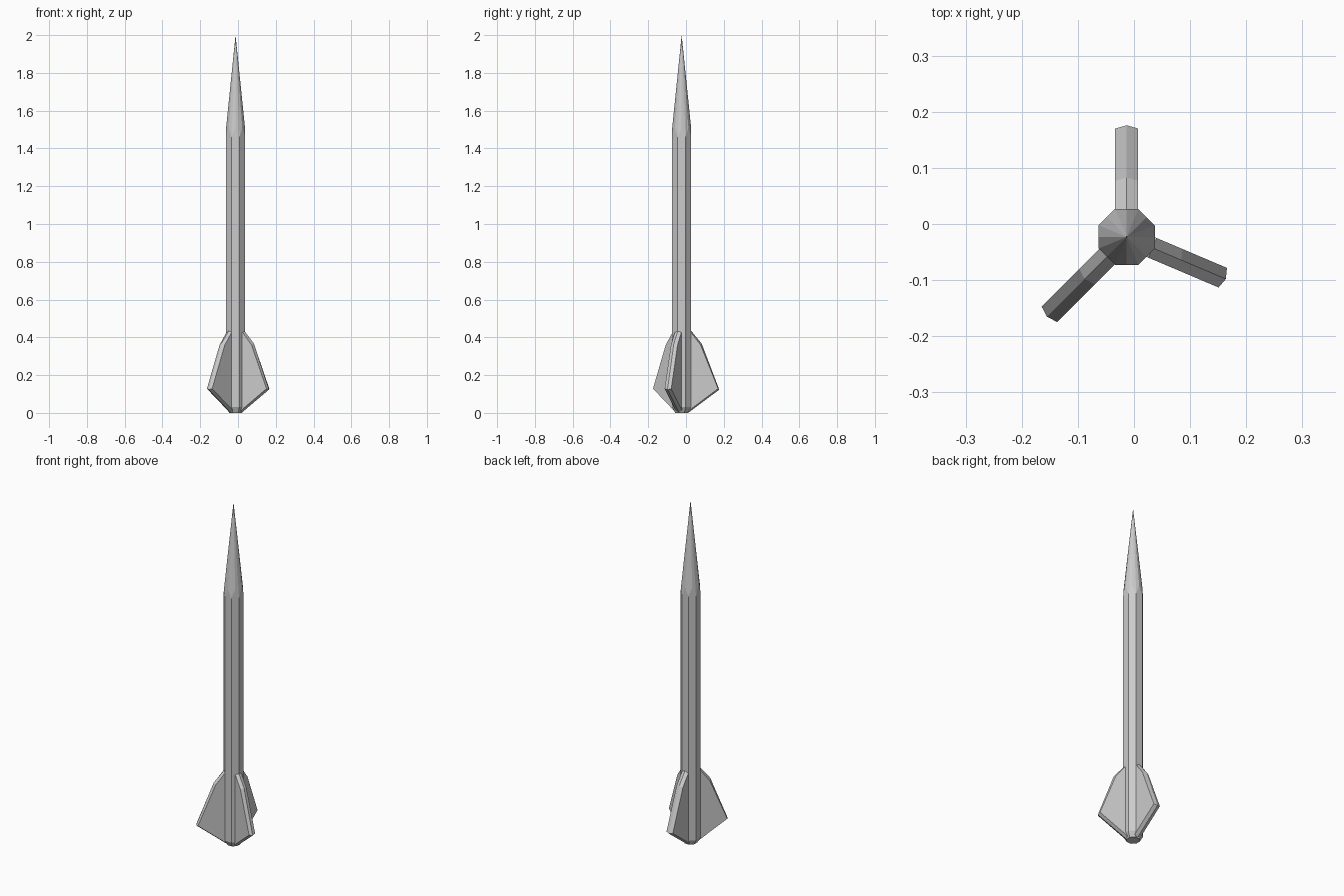
import bpy, bmesh
from math import cos, sin, pi, radians

if "Cube" in bpy.data.objects:
    bpy.data.objects.remove(bpy.data.objects["Cube"])

CX, CY = -0.013, -0.023      # body axis
APO = 0.05                   # octagon apothem
RAD = APO / cos(pi / 8)


def finish(name, bm):
    bmesh.ops.recalc_face_normals(bm, faces=bm.faces)
    me = bpy.data.meshes.new(name)
    bm.to_mesh(me)
    bm.free()
    ob = bpy.data.objects.new(name, me)
    bpy.context.collection.objects.link(ob)
    return ob


def ring(bm, scale, z_corner, z_mid):
    """16 points: octagon corners alternating with the middles of its sides."""
    vs = []
    for i in range(16):
        r, z = (RAD, z_corner) if i % 2 else (APO, z_mid)
        a = i * pi / 8
        vs.append(bm.verts.new((CX + r * scale * cos(a), CY + r * scale * sin(a), z)))
    return vs


def bridge(bm, a, b):
    n = len(a)
    for i in range(n):
        j = (i + 1) % n
        bm.faces.new((a[i], a[j], b[j], b[i]))


# Octagonal shaft with tapered foot and zigzag top edge
bm = bmesh.new()
rings = [ring(bm, 0.68, 0, 0), ring(bm, 1, 0.03, 0.03), ring(bm, 1, 1.46, 1.51)]
for a, b in zip(rings, rings[1:]):
    bridge(bm, a, b)
bm.faces.new(rings[0])
rim = rings[-1]
top = bm.verts.new((CX, CY, 1.46))
for i in range(16):
    bm.faces.new((rim[i], rim[(i + 1) % 16], top))
finish("shaft", bm)

# Faceted pointed nose
bm = bmesh.new()
base = ring(bm, 1, 1.46, 1.51)
tip = bm.verts.new((CX, CY, 2.0))
for i in range(16):
    bm.faces.new((base[i], base[(i + 1) % 16], tip))
finish("nose", bm)

# Three fins, thick plates with a ridged outer edge: (radius, z)
EDGE = [(0.02, 0.015), (0.038, 0.012), (0.193, 0.128), (0.100, 0.360), (0.050, 0.425), (0.02, 0.425)]
RIDGE = [(0.02, 0.005), (0.038, 0.003), (0.199, 0.123), (0.106, 0.367), (0.050, 0.435), (0.02, 0.435)]


def fin(name, angle, half, reach):
    bm = bmesh.new()
    c, s = cos(radians(angle)), sin(radians(angle))
    loops = []
    for profile, t in ((EDGE, -half), (RIDGE, 0), (EDGE, half)):
        loop = []
        for r, z in profile:
            if r > 0.15:
                r += reach
            loop.append(bm.verts.new((CX + r * c - t * s, CY + r * s + t * c, z)))
        loops.append(loop)
    bridge(bm, loops[0], loops[1])
    bridge(bm, loops[1], loops[2])
    bm.faces.new(loops[0])
    bm.faces.new(loops[2])
    finish(name, bm)


fin("fin_back", 90, 0.0205, 0)
fin("fin_left", 225, 0.0195, 0.002)
fin("fin_right", -23, 0.019, -0.007)
